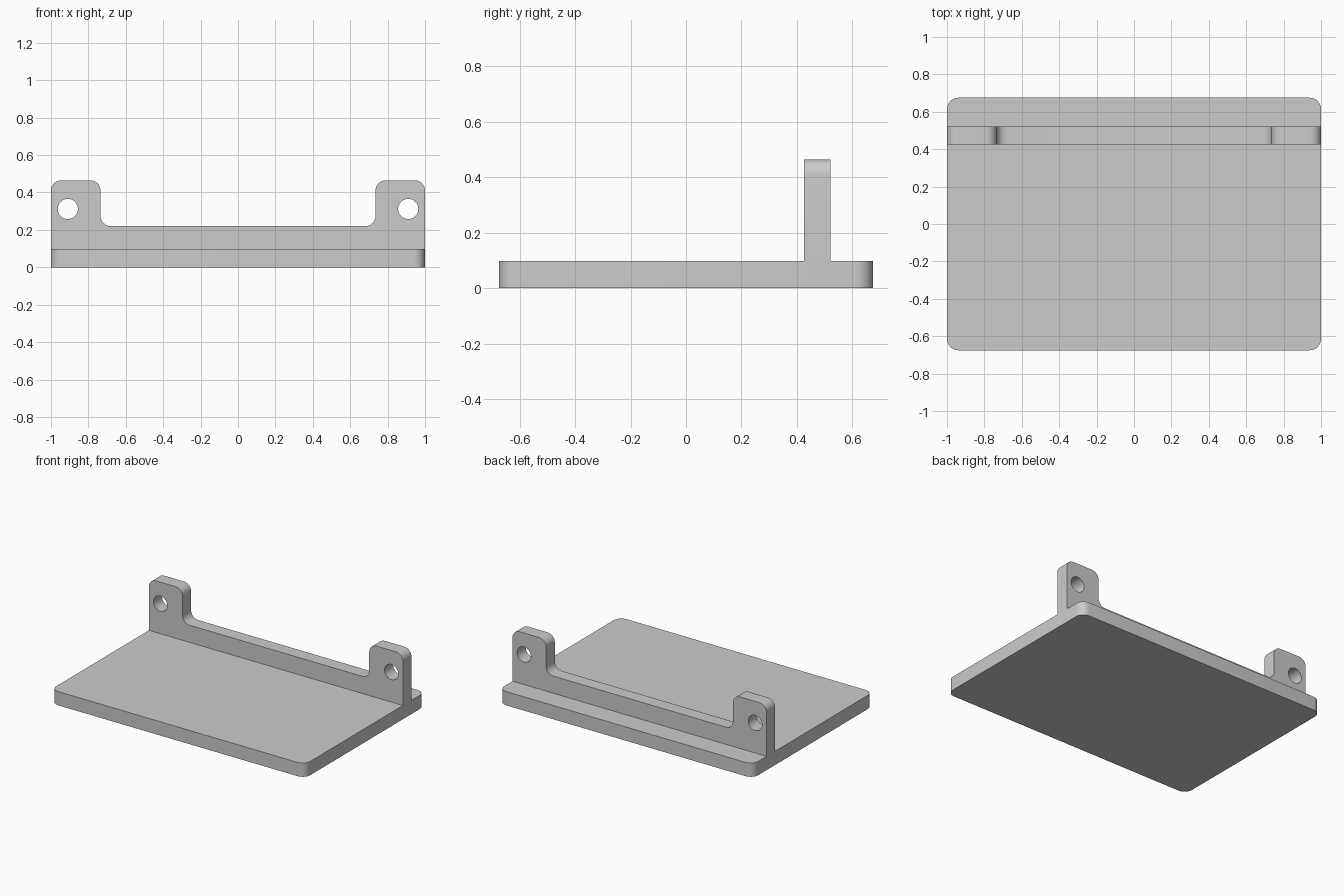
import bpy, bmesh, math
from mathutils import Vector, Matrix

cube = bpy.data.objects.get("Cube")
if cube:
    bpy.data.objects.remove(cube, do_unlink=True)

grey = bpy.data.materials.new("plain grey")
grey.use_nodes = True
COLOUR = (0.6, 0.6, 0.6, 1)
grey.diffuse_color = COLOUR
grey.node_tree.nodes["Principled BSDF"].inputs["Base Color"].default_value = COLOUR


def rounded(corners, steps=8):
    """Outline with an arc of radius r at every right-angled (x, y, r) corner."""
    out = []
    for i, (x, y, r) in enumerate(corners):
        p = Vector((x, y))
        if r == 0:
            out.append(p)
            continue
        before = (Vector(corners[i - 1][:2]) - p).normalized()
        after = (Vector(corners[(i + 1) % len(corners)][:2]) - p).normalized()
        centre = p + (before + after) * r
        for k in range(steps + 1):
            a = math.pi / 2 * k / steps
            out.append(centre - r * (after * math.cos(a) + before * math.sin(a)))
    return out


def prism(name, outline, depth, matrix=Matrix()):
    """Extrude a flat outline along its local z, then place it."""
    bm = bmesh.new()
    face = bm.faces.new([bm.verts.new((p.x, p.y, 0)) for p in outline])
    top = bmesh.ops.extrude_face_region(bm, geom=[face])["geom"]
    bmesh.ops.translate(bm, vec=(0, 0, depth),
                        verts=[v for v in top if isinstance(v, bmesh.types.BMVert)])
    bm.transform(matrix)
    bmesh.ops.recalc_face_normals(bm, faces=bm.faces)
    mesh = bpy.data.meshes.new(name)
    bm.to_mesh(mesh)
    bm.free()
    mesh.materials.append(grey)
    obj = bpy.data.objects.new(name, mesh)
    bpy.context.collection.objects.link(obj)
    return obj


def upright(y):
    """Turn an x/y outline into x/z, extruding forward from the given y."""
    return Matrix.Translation((0, y, 0)) @ Matrix.Rotation(math.pi / 2, 4, "X")


# Base plate with rounded corners
W, D, T, R = 1.0, 0.675, 0.098, 0.06
base = prism("base_plate", rounded([(W, -D, R), (W, D, R), (-W, D, R), (-W, -D, R)]), T)

# Upright rail with a raised tab at each end
half = [(W, T, 0), (W, 0.465, 0.055), (0.735, 0.465, 0.055), (0.735, 0.22, 0.055)]
profile = half + [(-x, z, r) for x, z, r in reversed(half)]
rail = prism("mounting_rail", rounded(profile), 0.096, upright(0.522))

# Screw holes through the tabs
for side in (-1, 1):
    circle = [Vector((side * 0.91 + 0.054 * math.cos(a), 0.312 + 0.054 * math.sin(a)))
              for a in (math.tau * k / 32 for k in range(32))]
    cutter = prism("hole_cutter", circle, 0.3, upright(0.62))
    cutter.hide_render = True
    cut = rail.modifiers.new("hole", "BOOLEAN")
    cut.operation, cut.solver, cut.object = "DIFFERENCE", "EXACT", cutter
    bpy.context.view_layer.objects.active = rail
    bpy.ops.object.modifier_apply(modifier=cut.name)
    bpy.data.objects.remove(cutter, do_unlink=True)

# Smooth the rounded edges, keep the rest sharp
bpy.ops.object.select_all(action="DESELECT")
for obj in (base, rail):
    obj.select_set(True)
bpy.context.view_layer.objects.active = base
bpy.ops.object.shade_smooth_by_angle(angle=math.radians(30))
